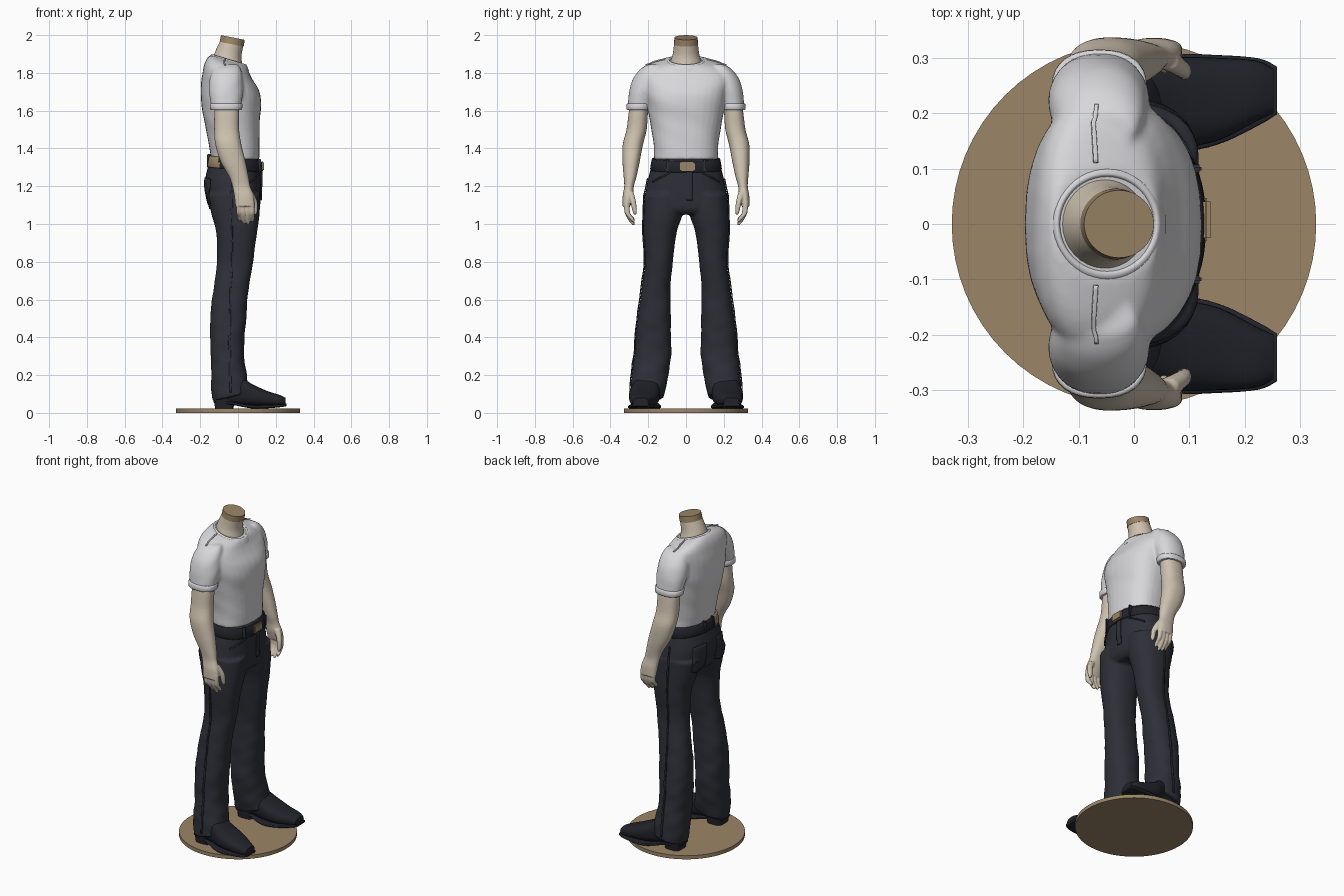
import bpy, bmesh, math
from math import sin, cos, pi
from mathutils import Vector

if "Cube" in bpy.data.objects:
    bpy.data.objects.remove(bpy.data.objects["Cube"])


def material(name, colour):
    mat = bpy.data.materials.new(name)
    mat.use_nodes = True
    mat.diffuse_color = (*colour, 1)
    mat.node_tree.nodes["Principled BSDF"].inputs["Base Color"].default_value = (*colour, 1)
    return mat


white = material("white cotton", (.68, .68, .70))
skin = material("pale skin", (.62, .54, .43))
denim = material("dark denim", (.027, .029, .039))
leather = material("black leather", (.016, .017, .024))
tan = material("tan", (.33, .235, .135))


def resample(rows, steps):
    """Smooth the section table with a Catmull-Rom spline."""
    out = []
    for i in range(len(rows) - 1):
        quad = [Vector(rows[min(max(j, 0), len(rows) - 1)]) for j in range(i - 1, i + 3)]
        a, b, c, d = quad
        for s in range(steps):
            t = s / steps
            out.append(b + (c - a) * t / 2 + (a * 2 - b * 5 + c * 4 - d) * t * t / 2
                       + (b * 3 - a - c * 3 + d) * t ** 3 / 2)
    return out + [Vector(rows[-1])]


def loft(bm, rows, axis="z", power=2.3, steps=4, sides=32, tilt=None, fold=None, flip=False):
    """Skin closed sections given as (position, low a, high a, low b, high b)."""
    rings = []
    for t, a0, a1, b0, b1 in resample(rows, steps):
        ring = []
        for k in range(sides):
            angle = 2 * pi * k / sides
            grow = 1 + (fold(t, angle) if fold else 0)
            u, v = [math.copysign(abs(w) ** (2 / power), w) * grow for w in (cos(angle), sin(angle))]
            a = (a0 + a1) / 2 + u * (a1 - a0) / 2
            b = (b0 + b1) / 2 + v * (b1 - b0) / 2
            lift = tilt(t) * (a - (a0 + a1) / 2) if tilt else 0
            co = (a, b, t + lift) if axis == "z" else (t, a, b)
            ring.append(bm.verts.new((co[0], -co[1] if flip else co[1], co[2])))
        rings.append(ring)
    for low, high in zip(rings, rings[1:]):
        for k in range(sides):
            n = (k + 1) % sides
            bm.faces.new((low[k], low[n], high[n], high[k]))
    bm.faces.new(rings[0][::-1])
    bm.faces.new(rings[-1])


def finish(name, bm, mats, voxel=0, relax=0, smooth=True, mirror=False):
    bmesh.ops.recalc_face_normals(bm, faces=bm.faces)
    for face in bm.faces:
        face.smooth = smooth and len(face.verts) <= 4
    mesh = bpy.data.meshes.new(name)
    bm.to_mesh(mesh)
    bm.free()
    obj = bpy.data.objects.new(name, mesh)
    bpy.context.collection.objects.link(obj)
    for mat in mats:
        mesh.materials.append(mat)
    if mirror:
        mod = obj.modifiers.new("Mirror", "MIRROR")
        mod.use_axis = (False, True, False)
    if voxel:
        mod = obj.modifiers.new("Remesh", "REMESH")
        mod.mode, mod.voxel_size, mod.use_smooth_shade = "VOXEL", voxel, True
    if relax:
        mod = obj.modifiers.new("Smooth", "SMOOTH")
        mod.factor, mod.iterations = .5, relax
    return obj


def part(name, rows, mat, mirror=False, **options):
    bm = bmesh.new()
    loft(bm, rows, **options)
    return finish(name, bm, [mat], mirror=mirror)


def box(name, centre, size, mat, bevel=.006):
    bm = bmesh.new()
    bmesh.ops.create_cube(bm, size=1)
    for v in bm.verts:
        v.co = Vector(centre) + v.co * Vector(size)
    bmesh.ops.bevel(bm, geom=bm.edges[:], offset=bevel, segments=2, affect="EDGES")
    return finish(name, bm, [mat], smooth=False)


def patch(name, target, place, across, down, mat, mirror=True):
    """A thin stitched-on panel that hugs the garment beneath it."""
    bm = bmesh.new()
    bmesh.ops.create_grid(bm, x_segments=across, y_segments=down, size=1)
    for v in bm.verts:
        v.co = place(v.co.x, v.co.y)
    obj = finish(name, bm, [mat], mirror=mirror)
    mod = obj.modifiers.new("Hug", "SHRINKWRAP")
    mod.target, mod.wrap_method, mod.offset = target, "NEAREST_SURFACEPOINT", .004
    mod.wrap_mode = "ABOVE_SURFACE"
    mod = obj.modifiers.new("Thickness", "SOLIDIFY")
    mod.thickness, mod.offset = .006, 0
    return obj


# Round stand
bm = bmesh.new()
bmesh.ops.create_cone(bm, cap_ends=True, segments=64, radius1=.329, radius2=.329, depth=.022)
bmesh.ops.translate(bm, verts=bm.verts, vec=(0, 0, .011))
finish("stand", bm, [tan], smooth=False)

# Neck, cut off with a tan plug
slope = lambda z: -.2
part("neck", [(1.78, -.14, .04, -.1, .1), (1.85, -.135, .025, -.085, .085),
              (1.9, -.12, .018, -.07, .07), (1.954, -.096, .028, -.063, .063)],
     skin, power=2, tilt=slope)
part("neck_plug", [(1.952, -.097, .03, -.064, .064), (1.987, -.09, .036, -.061, .061)],
     tan, power=2, steps=1, sides=48, tilt=slope)

# T-shirt: torso and sleeves fused into one soft surface
torso = [(1.34, -.14, .112, .168), (1.45, -.16, .114, .175), (1.55, -.18, .116, .192),
         (1.65, -.195, .122, .212), (1.73, -.196, .108, .226), (1.79, -.185, .08, .232),
         (1.82, -.175, .065, .22), (1.848, -.16, .052, .175), (1.866, -.145, .045, .105)]
sleeve = [(1.845, -.1, 0, .14, .2), (1.82, -.13, .015, .13, .242), (1.77, -.15, .025, .13, .28),
          (1.71, -.155, .028, .15, .299), (1.66, -.148, .022, .175, .306), (1.61, -.14, .015, .19, .31)]
collar_tilt = lambda z: -.3 * min(1, max(0, (z - 1.68) / .15))
ripple = lambda z, a: .01 * sin(z * 40 + 3 * a) * sin(z * 13 + a)
bm = bmesh.new()
loft(bm, [(z, x0, x1, -y, y) for z, x0, x1, y in torso], power=2.4, tilt=collar_tilt, fold=ripple)
for flip in (False, True):
    loft(bm, sleeve, power=2.1, fold=ripple, flip=flip)
shirt = finish("t_shirt", bm, [white], voxel=.008, relax=5)
part("sleeve_cuff", [(1.604, -.142, .017, .19, .311), (1.608, -.147, .022, .186, .315),
                     (1.634, -.148, .023, .182, .314), (1.638, -.142, .018, .185, .308)],
     white, mirror=True, steps=2)
part("collar", [(1.84, -.158, .058, -.118, .118), (1.855, -.15, .053, -.108, .108),
                (1.872, -.139, .043, -.091, .091), (1.862, -.132, .034, -.084, .084)],
     white, power=2, steps=2, sides=48, tilt=lambda z: -.3)
patch("shoulder_seam", shirt, lambda u, v: Vector((-.07 + .004 * u, .17 + .06 * v, 1.87)), 3, 16, white)

# Arms with hands: forearm, palm, four fingers and thumb
arm = [(1.7, -.12, 0, .18, .285), (1.6, -.125, .005, .2, .302), (1.5, -.126, .006, .208, .315),
       (1.42, -.12, .018, .228, .335), (1.33, -.092, .04, .245, .336), (1.25, -.047, .056, .262, .33),
       (1.2, -.03, .065, .276, .327), (1.15, -.02, .083, .28, .335), (1.095, -.014, .088, .293, .336)]
bm = bmesh.new()
loft(bm, arm)
for i, tip in enumerate((1.015, 1.0, .995, 1.01)):
    x = .003 + .0235 * i
    loft(bm, [(1.12, x - .013, x + .013, .298, .33), (1.06, x - .011, x + .014, .296, .325),
              (tip + .02, x - .008, x + .014, .276, .302), (tip, x, x + .01, .27, .285)], sides=12)
loft(bm, [(1.17, .04, .08, .278, .31), (1.12, .07, .102, .265, .295),
          (1.07, .078, .104, .26, .284), (1.05, .085, .098, .263, .276)], sides=12)
finish("arm", bm, [skin], voxel=.005, relax=2, mirror=True)

# Jeans: hips and flared legs fused together
hips = [(1.345, -.145, .117, .172), (1.3, -.16, .122, .185), (1.22, -.176, .122, .205),
        (1.14, -.165, .12, .217), (1.08, -.145, .114, .21), (1.05, -.11, .09, .17)]
leg = [(1.16, -.162, .118, .01, .22), (1.05, -.14, .114, .02, .225), (.95, -.115, .1, .05, .226),
       (.8, -.112, .08, .07, .218), (.65, -.13, .056, .082, .236), (.5, -.148, .043, .08, .256),
       (.3, -.144, .032, .08, .275), (.17, -.142, .05, .098, .29), (.085, -.135, .07, .118, .294)]
hem = lambda z: .3 * max(0, 1 - z / .35)
crease = lambda z, a: (.028 * sin(z * 34 + 2 * a) * sin(z * 9 + a) + .012 * sin(z * 70 - 3 * a)) * min(1, 1.2 - z)
bm = bmesh.new()
loft(bm, [(z, x0, x1, -y, y) for z, x0, x1, y in hips])
for flip in (False, True):
    loft(bm, leg, steps=10, tilt=hem, fold=crease, flip=flip)
jeans = finish("jeans", bm, [denim], voxel=.008, relax=4)
patch("back_pocket", jeans,
      lambda u, v: Vector((-.2, .112 + .06 * u, 1.17 + .08 * v - (.02 * (1 - abs(u)) if v < -.9 else 0))),
      10, 12, denim)
patch("side_seam", jeans, lambda u, v: Vector((-.04 + .006 * u, .32, .69 + .58 * v)), 2, 60, denim)
patch("fly", jeans, lambda u, v: Vector((.14, .018 + .016 * u, 1.2 + .075 * v)), 4, 12, denim, mirror=False)
patch("front_pocket", jeans,
      lambda u, v: Vector((.15 - .04 * (u + 1), .135 + .045 * u, 1.25 - .025 * u + .004 * v)), 12, 2, denim)

# Belt, with the tan label on its right rear
bm = bmesh.new()
loft(bm, [(1.288, -.158, .124, -.184, .184), (1.292, -.165, .13, -.19, .19),
          (1.342, -.156, .126, -.181, .181), (1.346, -.146, .118, -.173, .173)],
     steps=2, sides=72, tilt=lambda z: -.1)
for face in bm.faces:
    mid = face.calc_center_median()
    if len(face.verts) == 4 and mid.y < -.06 and -.162 < mid.x < -.1:
        face.material_index = 1
finish("belt", bm, [leather, tan])
box("buckle", (.13, .008, 1.306), (.016, .078, .05), tan)
for y in (-.1, .1):
    box("belt_loop", (.112, y, 1.31), (.02, .014, .07), denim, .004)
    box("rear_belt_loop", (-.15, y * .4, 1.335), (.03, .014, .07), denim, .004)

# Square-toed boots
part("boot", [(-.13, .17, .24, .06, .15), (-.1, .15, .265, .05, .2), (0, .145, .278, .04, .2),
              (.07, .137, .3, .036, .155), (.15, .15, .3, .034, .118), (.22, .185, .295, .036, .095),
              (.252, .2, .28, .04, .08)], leather, mirror=True, axis="x", power=2.6)
part("sole", [(-.13, .165, .245, .055, .07), (-.03, .15, .27, .042, .058), (.07, .131, .304, .024, .042),
              (.15, .143, .305, .024, .042), (.225, .178, .299, .03, .046), (.258, .198, .284, .036, .05)],
     leather, mirror=True, axis="x", power=5)
part("boot_heel", [(.02, -.12, -.025, .155, .255), (.075, -.13, -.015, .15, .262)],
     leather, mirror=True, power=4, steps=2)
